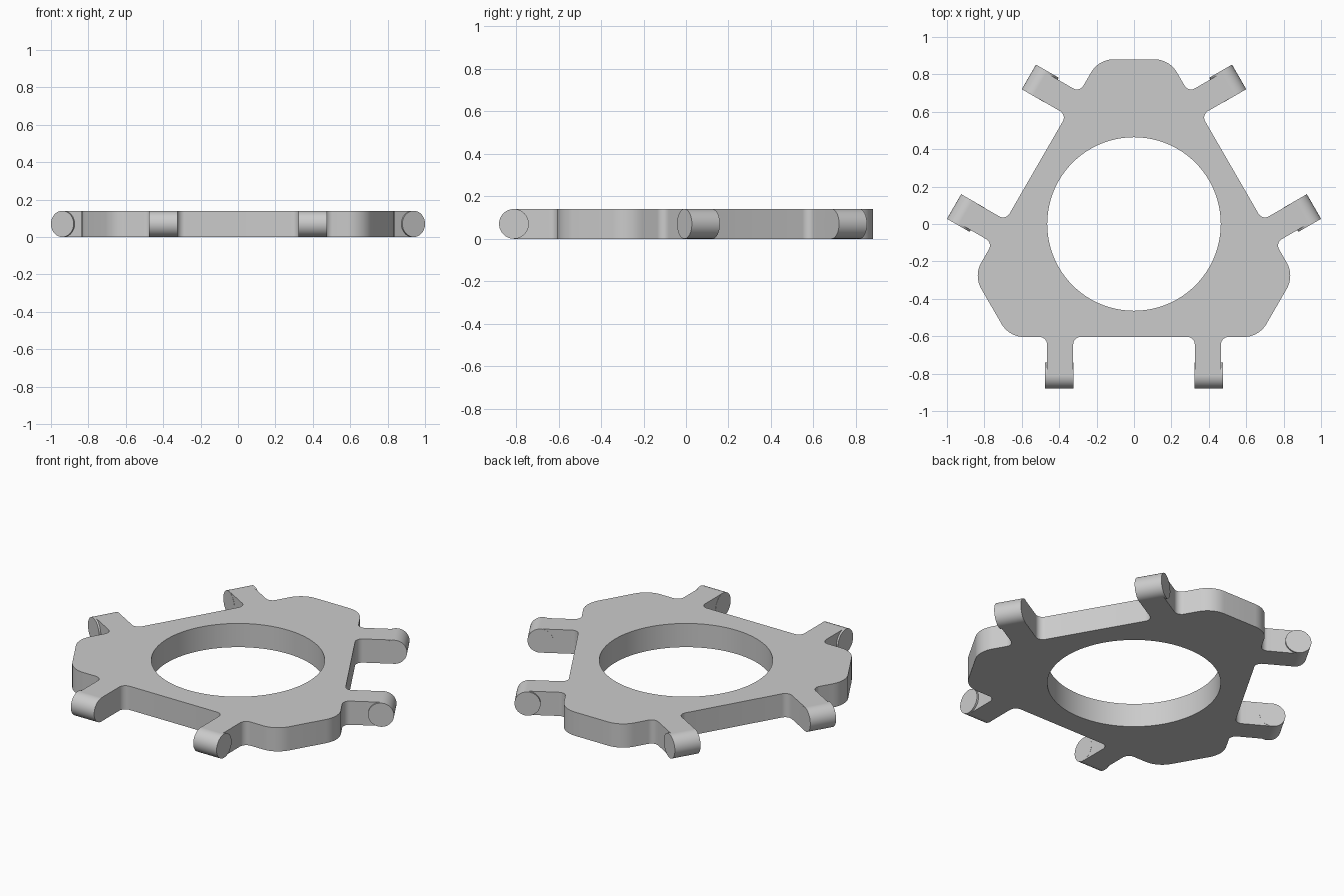
import bpy, bmesh
from math import pi, radians, acos, tan, cos
from mathutils import Vector, Matrix

if "Cube" in bpy.data.objects:
    bpy.data.objects.remove(bpy.data.objects["Cube"])

H = 0.14          # plate thickness
HOLE_R = 0.464
EDGE = 0.604      # distance of the long sides from the centre
TIP = 0.81        # distance of the arm end cylinders from the centre
ARM_IN, ARM_OUT = 0.325, 0.465


def fillet(points):
    """Round a closed outline of (x, y, radius) corners."""
    out = []
    for i, (x, y, r) in enumerate(points):
        p = Vector((x, y))
        if r == 0:
            out.append(p)
            continue
        a = (Vector(points[i - 1][:2]) - p).normalized()
        b = (Vector(points[(i + 1) % len(points)][:2]) - p).normalized()
        half = acos(max(-1, min(1, a.dot(b)))) / 2
        start = p + a * r / tan(half)
        centre = p + (a + b).normalized() * r / abs(cos(pi / 2 - half))
        sweep = pi - 2 * half
        turn = 1 if a.x * b.y - a.y * b.x < 0 else -1
        n = 10
        for k in range(n + 1):
            out.append(centre + Matrix.Rotation(turn * sweep * k / n, 2) @ (start - centre))
    return out


def finish(bm, name):
    bmesh.ops.recalc_face_normals(bm, faces=bm.faces)
    me = bpy.data.meshes.new(name)
    bm.to_mesh(me)
    bm.free()
    ob = bpy.data.objects.new(name, me)
    bpy.context.collection.objects.link(ob)
    bpy.ops.object.select_all(action='DESELECT')
    ob.select_set(True)
    bpy.context.view_layer.objects.active = ob
    bpy.ops.object.shade_smooth_by_angle(angle=radians(30))
    return ob


# Outline: one third of the plate with its two arms, repeated around the centre
left = [(-0.668, -EDGE, 0.14), (-ARM_OUT, -EDGE, 0.04), (-ARM_OUT, -TIP, 0),
        (-ARM_IN, -TIP, 0), (-ARM_IN, -EDGE, 0.04)]
third = left + [(-x, y, r) for x, y, r in reversed(left)]
corners = []
for k in range(3):
    rot = Matrix.Rotation(k * 2 * pi / 3, 2)
    corners += [(*(rot @ Vector((x, y))), r) for x, y, r in third]
outline = fillet(corners)
hole = [Matrix.Rotation(2 * pi * k / 96, 2) @ Vector((HOLE_R, 0)) for k in range(96)]

# Plate with round hole
bm = bmesh.new()
edges = []
for loop in (outline, hole):
    vs = [bm.verts.new((p.x, p.y, 0)) for p in loop]
    edges += [bm.edges.new((vs[i - 1], vs[i])) for i in range(len(vs))]
bmesh.ops.triangle_fill(bm, edges=edges, use_beauty=True, use_dissolve=False)
ext = bmesh.ops.extrude_face_region(bm, geom=bm.faces[:], use_keep_orig=True)
bmesh.ops.translate(bm, vec=(0, 0, H),
                    verts=[g for g in ext["geom"] if isinstance(g, bmesh.types.BMVert)])
finish(bm, "plate")

# Rounded arm ends, standing slightly proud on the outer side
x0, x1 = ARM_IN - 0.001, ARM_OUT + 0.011
for k in range(3):
    for side, label in ((-1, "left"), (1, "right")):
        bm = bmesh.new()
        mat = (Matrix.Rotation(k * 2 * pi / 3, 4, 'Z')
               @ Matrix.Translation((side * (x0 + x1) / 2, -TIP, H / 2))
               @ Matrix.Rotation(pi / 2, 4, 'Y'))
        bmesh.ops.create_cone(bm, cap_ends=True, segments=48, radius1=H / 2,
                              radius2=H / 2, depth=x1 - x0, matrix=mat)
        finish(bm, f"arm_end_{k + 1}_{label}")
